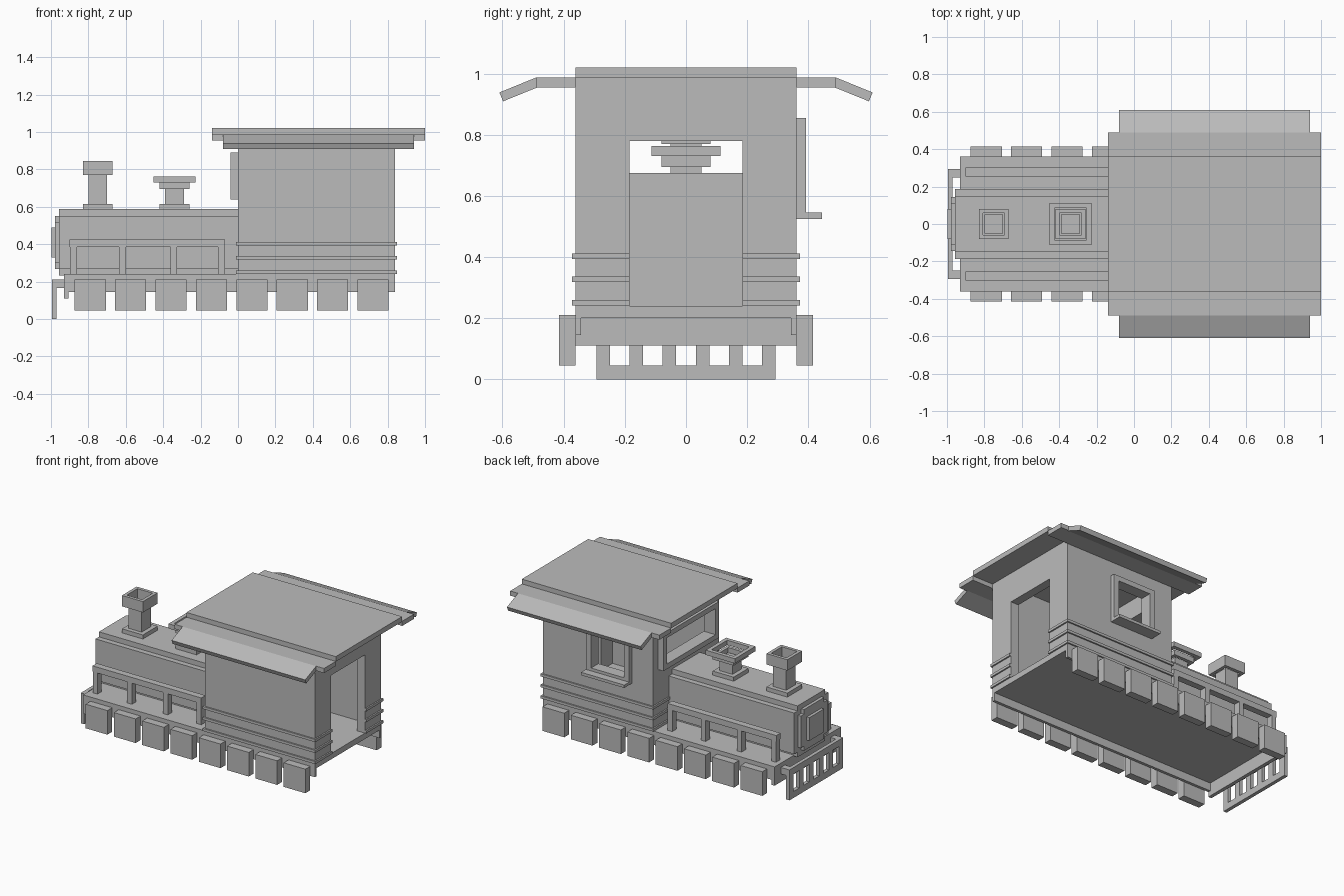
import bpy
import bmesh
from mathutils import Vector

if "Cube" in bpy.data.objects:
    bpy.data.objects.remove(bpy.data.objects["Cube"])

grey = bpy.data.materials.new("plain grey")
grey.use_nodes = True
COLOUR = (0.5, 0.5, 0.5, 1)
grey.diffuse_color = COLOUR
grey.node_tree.nodes["Principled BSDF"].inputs["Base Color"].default_value = COLOUR


def finish(name, bm):
    bmesh.ops.recalc_face_normals(bm, faces=bm.faces)
    mesh = bpy.data.meshes.new(name)
    bm.to_mesh(mesh)
    bm.free()
    mesh.materials.append(grey)
    obj = bpy.data.objects.new(name, mesh)
    bpy.context.scene.collection.objects.link(obj)
    return obj


def boxes(name, items):
    """One object from boxes, each given as x, y and z ranges."""
    bm = bmesh.new()
    for spans in items:
        made = bmesh.ops.create_cube(bm, size=1)["verts"]
        for v in made:
            v.co = Vector([(a + b) / 2 + c * (b - a) for c, (a, b) in zip(v.co, spans)])
    return finish(name, bm)


def ring(axis, depth, outer, inner):
    """Four boxes around a rectangular opening in a plane across the axis."""
    (u0, u1), (v0, v1) = outer
    (a0, a1), (b0, b1) = inner
    parts = [((u0, a0), (v0, v1)), ((a1, u1), (v0, v1)),
             ((a0, a1), (v0, b0)), ((a0, a1), (b1, v1))]
    result = []
    for part in parts:
        if min(hi - lo for lo, hi in part) > 0.001:
            part = list(part)
            part.insert(axis, depth)
            result.append(part)
    return result


def stepped(steps):
    """Closed outline of a stepped circle from its (half width, half height) steps."""
    quarter = []
    for i, (w, h) in enumerate(steps):
        if i:
            quarter.append((w, steps[i - 1][1]))
        quarter.append((w, h))
    right = quarter + [(w, -h) for w, h in reversed(quarter)]
    return right + [(-w, -h) for w, h in quarter] + [(-w, h) for w, h in reversed(quarter)]


def extrude(name, outline, axis, spans, centre=(0, 0, 0), hole=None):
    """Prism of an outline along an axis, with an optional matching hole outline."""
    bm = bmesh.new()

    def loop(points, d):
        verts = []
        for p in points:
            co = list(p)
            co.insert(axis, d)
            verts.append(bm.verts.new(Vector(co) + Vector(centre)))
        return verts

    loops = [loop(outline, d) for d in spans]
    if hole:
        loops += [loop(hole, d) for d in reversed(spans)]
        pairs = zip(loops, loops[1:] + loops[:1])
    else:
        pairs = [loops]
        for ends in loops:
            bm.faces.new(ends)
    n = len(outline)
    for a, b in pairs:
        for i in range(n):
            j = (i + 1) % n
            bm.faces.new((a[i], a[j], b[j], b[i]))
    return finish(name, bm)


# Chassis: deck, side skirts and front beam
boxes("chassis", [
    ((-.93, .84), (-.362, .362), (.2, .24)),
    ((-.93, .84), (-.362, -.343), (.145, .2)),
    ((-.93, .84), (.343, .362), (.145, .2)),
    ((-.93, -.905), (-.362, .362), (.11, .2)),
])

# Track guard at the nose
bars = [((-.995, -.97), (y - .022, y + .022), (.045, .165))
        for y in [-.271 + .1084 * i for i in range(6)]]
mounts = [((-.97, -.93), (s * .271 - .022, s * .271 + .022), (.165, .21)) for s in (-1, 1)]
boxes("track_guard", bars + mounts + [
    ((-.995, -.97), (-.293, .293), (0, .045)),
    ((-.995, -.97), (-.293, .293), (.165, .21))])

# Wheels
wheel_outline = stepped([(.05, .083), (.083, .048)])
for side, name in ((-1, "front"), (1, "back")):
    for i in range(8):
        extrude(f"wheel_{name}_{i + 1}", wheel_outline, 1, (side * .362, side * .415),
                (-.79 + .216 * i, 0, .128))

# Boiler with its stepped nose plates
extrude("boiler", stepped([(.11, .177), (.15, .142), (.187, .11)]), 0, (-.957, .0), (0, 0, .41))
extrude("boiler_door", stepped([(.075, .142), (.11, .11), (.145, .075)]), 0, (-.978, -.957), (0, 0, .41))
extrude("boiler_door_boss", stepped([(.045, .08), (.08, .045)]), 0, (-.998, -.978), (0, 0, .41))

# Handrails along the deck
for side, name in ((-1, "front"), (1, "back")):
    y = (side * .278 - .023, side * .278 + .023)
    posts = [((x - .018, x + .018), y, (.24, .385)) for x in (-.88, -.617, -.343, -.088)]
    boxes("handrail_" + name, posts + [((-.9, -.07), y, (.385, .425))])

# Chimney and steam dome: stepped foot, stem and hollow rims
small = stepped([(.05, .08), (.08, .05)])
bore = stepped([(.032, .058), (.058, .032)])
wide = stepped([(.08, .112), (.112, .08)])
wide_bore = stepped([(.058, .085), (.085, .058)])
for name, x, top in (("chimney", -.75, .775), ("dome", -.34, .7)):
    extrude(name + "_foot", small, 2, (.585, .615), (x, 0, 0))
    boxes(name + "_stem", [((x - .05, x + .05), (-.05, .05), (.61, top))])
extrude("chimney_rim", small, 2, (.77, .845), (-.75, 0, 0), bore)
extrude("dome_collar", small, 2, (.695, .73), (-.34, 0, 0), bore)
extrude("dome_rim", wide, 2, (.73, .763), (-.34, 0, 0), wide_bore)

# Cab walls with door and windows
W = .362
front_hole = ((-.265, .265), (.675, .855))
side_hole = ((.2, .45), (.565, .82))
boxes("cab_front_wall", ring(0, (0, .05), ((-W, W), (.24, .985)), front_hole))
boxes("cab_rear_wall", ring(0, (.78, .84), ((-W, W), (.24, .985)), ((-.185, .185), (.24, .78))))
boxes("cab_plain_wall", [((.05, .78), (-W, -W + .05), (.24, .985))])
boxes("cab_window_wall", ring(1, (W - .05, W), ((.05, .78), (.24, .985)), side_hole))
boxes("front_window_frame", ring(0, (-.04, 0), ((-.303, .303), (.64, .89)), front_hole))
boxes("side_window_frame", ring(1, (W, .392), ((.16, .49), (.53, .855)), side_hole))
boxes("window_sill", [((.16, .49), (W, .445), (.525, .545))])

# Trim bands round the cab, broken at the door
bands = []
for z in (.25, .327, .402):
    h = (z - .009, z + .009)
    bands.append(((-.01, 0), (-.372, .372), h))
    for s in (-1, 1):
        bands.append(((0, .85), sorted((s * W, s * .372)), h))
        bands.append(((.84, .85), sorted((s * .185, s * W)), h))
boxes("cab_bands", bands)

# Roof: raised centre, flat wings and sloping eaves
boxes("roof_centre", [((-.14, 1), (-W, W), (.985, 1.02))])
for s, name in ((-1, "front"), (1, "back")):
    boxes("roof_wing_" + name, [((-.14, 1), sorted((s * W, s * .49)), (.955, .987))])
    extrude("roof_eave_" + name,
            [(s * .49, .987), (s * .61, .938), (s * .598, .909), (s * .485, .955)],
            0, (-.08, .94))
